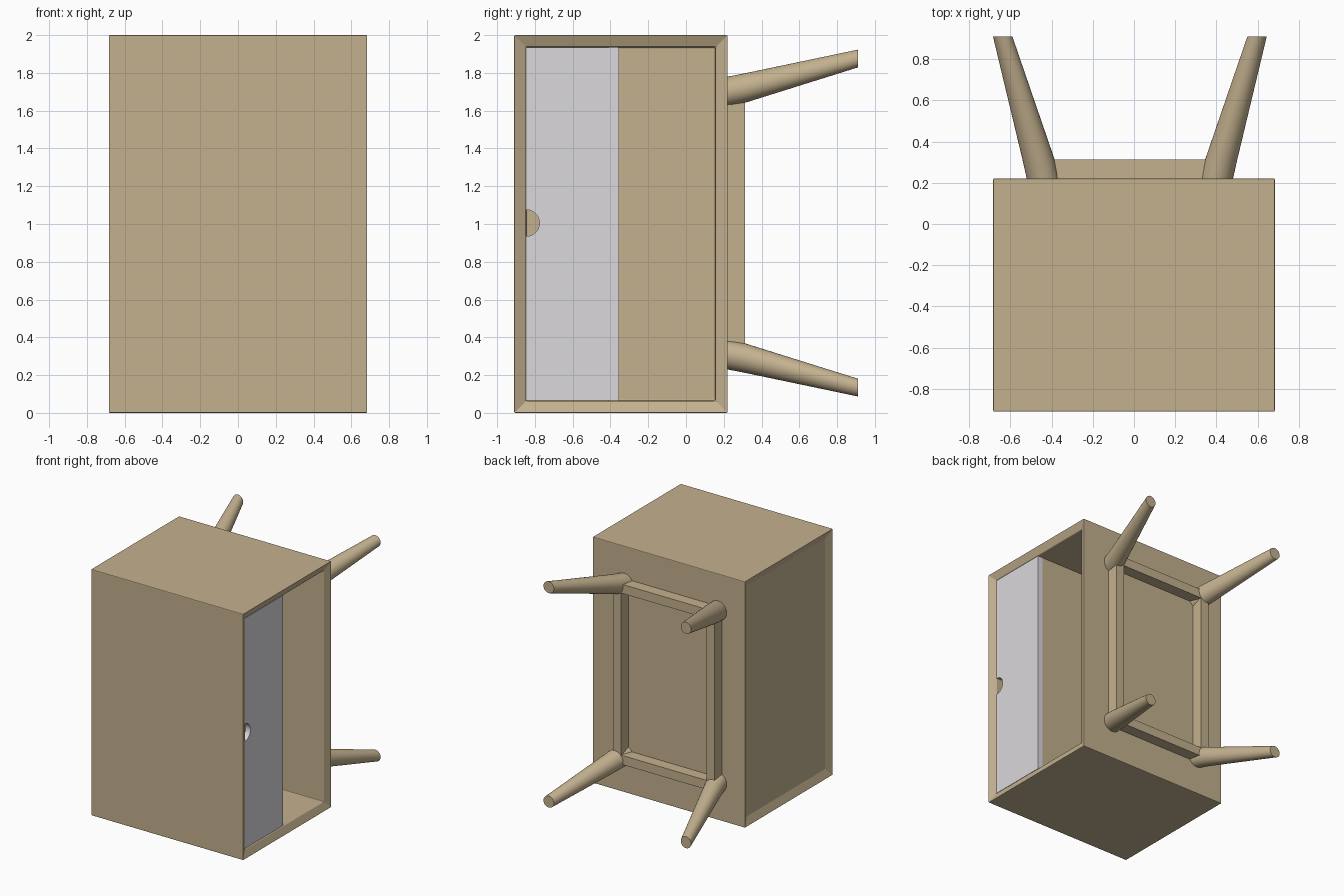
import bpy, bmesh, math

if "Cube" in bpy.data.objects:
    bpy.data.objects.remove(bpy.data.objects["Cube"])


def material(name, rgb):
    m = bpy.data.materials.new(name)
    m.diffuse_color = (*rgb, 1.0)
    m.use_nodes = True
    m.node_tree.nodes["Principled BSDF"].inputs["Base Color"].default_value = m.diffuse_color
    return m


WOOD = material("light_wood", (0.55, 0.44, 0.275))
WHITE = material("pale_grey_white", (0.71, 0.69, 0.72))

BX, Y0, Y1, H = 0.685, -0.91, 0.22, 2.0   # cabinet extents
CX, CZ = -0.02, 1.005                     # centre of the leg frame


def loft(name, loops, mat):
    """Join successive loops of points into a closed solid."""
    bm = bmesh.new()
    rings = [[bm.verts.new(p) for p in loop] for loop in loops]
    n = len(rings[0])
    for a, b in zip(rings, rings[1:]):
        for i in range(n):
            j = (i + 1) % n
            bm.faces.new((a[i], a[j], b[j], b[i]))
    bm.faces.new(rings[0])
    bm.faces.new(rings[-1])
    bmesh.ops.recalc_face_normals(bm, faces=bm.faces)
    me = bpy.data.meshes.new(name)
    bm.to_mesh(me)
    bm.free()
    me.materials.append(mat)
    ob = bpy.data.objects.new(name, me)
    bpy.context.collection.objects.link(ob)
    return ob


def box(name, x, y, z, mat):
    rect = [(x[0], z[0]), (x[1], z[0]), (x[1], z[1]), (x[0], z[1])]
    return loft(name, [[(a, h, b) for a, b in rect] for h in y], mat)


def bevel(ob, width):
    mod = ob.modifiers.new("soft_edges", "BEVEL")
    mod.width = width
    mod.segments = 2
    mod.limit_method = "ANGLE"
    mod.angle_limit = math.radians(50)


# Cabinet shell: sloped rims on both ends, closed back, open on +x
def rect_loop(x, inset):
    y0, y1, z0, z1 = Y0 + inset, Y1 - inset, inset, H - inset
    return [(x, y0, z0), (x, y1, z0), (x, y1, z1), (x, y0, z1)]


RIM, SLOPE = 0.064, 0.028
shell = loft("cabinet_shell", [
    rect_loop(-BX + SLOPE, RIM),
    rect_loop(-BX, 0),
    rect_loop(BX, 0),
    rect_loop(BX - SLOPE, RIM),
    rect_loop(-BX + 0.08, RIM),
], WOOD)
bevel(shell, 0.006)

# Drawer front with a half-round finger notch
DY0, DY1, DZ0, DZ1 = -0.846, -0.355, 0.066, 1.935
R, STEPS = 0.07, 20
outline = [(DY0, DZ0), (DY1, DZ0), (DY1, DZ1), (DY0, DZ1)]
for i in range(STEPS + 1):
    a = math.pi / 2 - math.pi * i / STEPS
    outline.append((DY0 + R * math.cos(a), CZ + R * math.sin(a)))
loft("drawer_front", [[(x, y, z) for y, z in outline] for x in (0.612, 0.655)], WHITE)

# Shelf dividing the drawer from the open compartment
box("shelf", (-BX + 0.07, 0.611), (-0.41, -0.358), (0.06, 1.94), WOOD)

# Leg frame rails
LX, LZ, RW = 0.42, 0.695, 0.037
RY = (Y1 - 0.01, 0.313)
for s, side in ((-1, "left"), (1, "right")):
    x = CX + s * LX
    box(f"long_rail_{side}", (x - RW, x + RW), RY, (CZ - LZ - RW, CZ + LZ + RW), WOOD)
for s, side in ((-1, "lower"), (1, "upper")):
    z = CZ + s * LZ
    box(f"short_rail_{side}", (CX - LX + RW, CX + LX - RW), RY, (z - RW, z + RW), WOOD)

# Four splayed, tapered round legs: (y, x offset, z offset, radius)
SECTIONS = [(0.215, 0.42, 0.695, 0.079), (0.313, 0.443, 0.715, 0.078),
            (0.91, 0.617, 0.871, 0.047)]
SIDES = 32
for sx, nx in ((-1, "left"), (1, "right")):
    for sz, nz in ((-1, "lower"), (1, "upper")):
        loops = []
        for y, ox, oz, r in SECTIONS:
            loops.append([(CX + sx * ox + r * math.cos(2 * math.pi * i / SIDES), y,
                           CZ + sz * oz + r * math.sin(2 * math.pi * i / SIDES))
                          for i in range(SIDES)])
        leg = loft(f"leg_{nx}_{nz}", loops, WOOD)
        bpy.ops.object.select_all(action="DESELECT")
        leg.select_set(True)
        bpy.context.view_layer.objects.active = leg
        bpy.ops.object.shade_smooth_by_angle(angle=math.radians(35))
